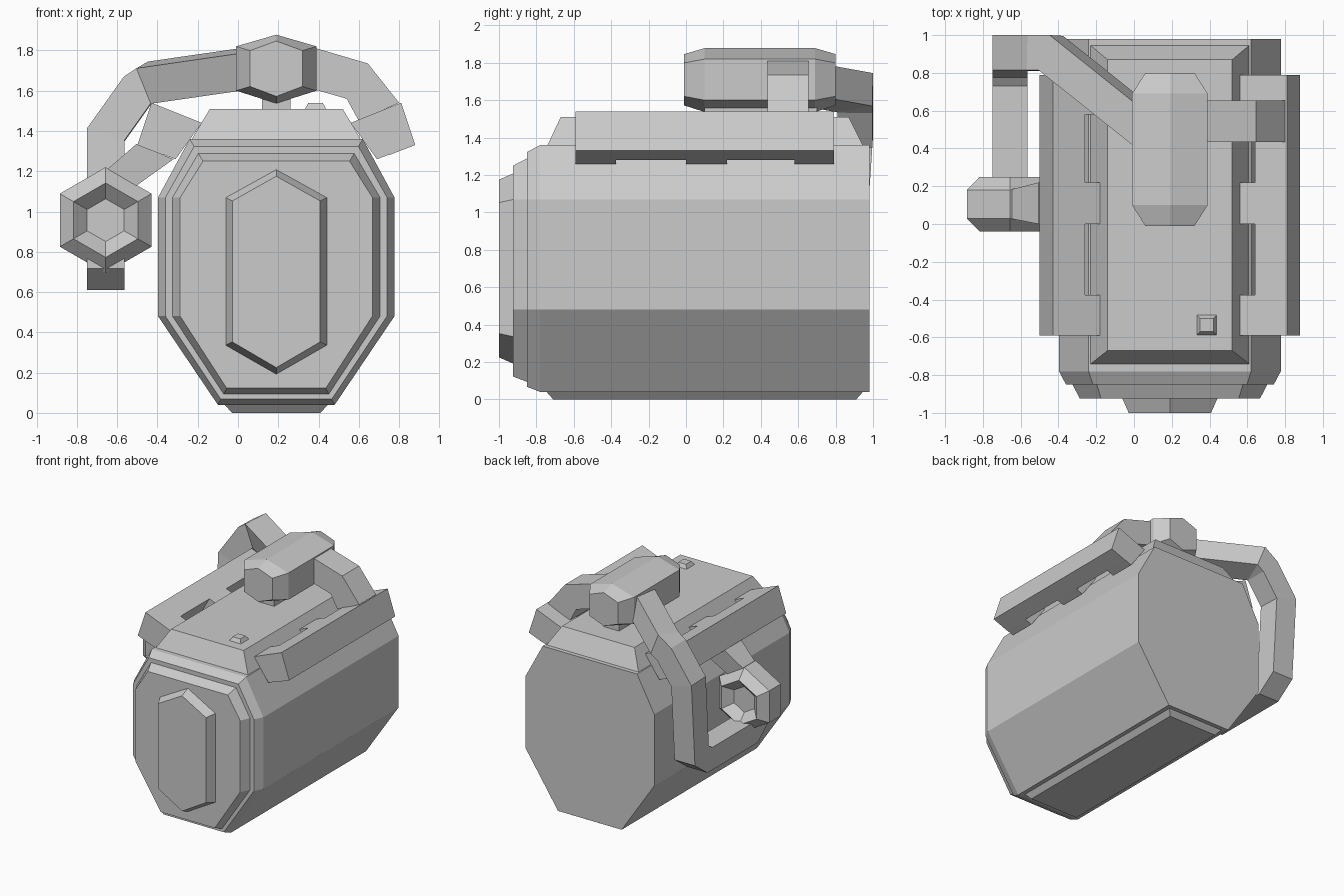
import bpy, bmesh
from math import sin, cos, pi
from mathutils import Vector

if "Cube" in bpy.data.objects:
    bpy.data.objects.remove(bpy.data.objects["Cube"])

CX = 0.19  # centre line of the tank


def loft(name, rings):
    """Skin a list of equal-length point rings and cap both ends."""
    bm = bmesh.new()
    rows = [[bm.verts.new(p) for p in r] for r in rings]
    n = len(rows[0])
    for a, b in zip(rows, rows[1:]):
        for i in range(n):
            j = (i + 1) % n
            bm.faces.new((a[i], a[j], b[j], b[i]))
    bm.faces.new(rows[0])
    bm.faces.new(rows[-1])
    bmesh.ops.recalc_face_normals(bm, faces=bm.faces)
    me = bpy.data.meshes.new(name)
    bm.to_mesh(me)
    bm.free()
    ob = bpy.data.objects.new(name, me)
    bpy.context.collection.objects.link(ob)
    return ob


def along_y(profile, y):
    return [(x, y, z) for x, z in profile]


def prism(name, profile, y0, y1):
    return loft(name, [along_y(profile, y0), along_y(profile, y1)])


def rect(x0, x1, y0, y1, z):
    return [(x0, y0, z), (x1, y0, z), (x1, y1, z), (x0, y1, z)]


def mirrored(half):
    """Profile from its right half, reflected about the tank centre line."""
    right = [(CX + x, z) for x, z in half]
    left = [(CX - x, z) for x, z in reversed(half) if x > 0]
    return right + left


def sweep(name, path, first_ring):
    """Push a ring along a path with mitred corners."""
    pts = [Vector(p) for p in path]
    ring = [Vector(v) for v in first_ring]
    rings = [ring]
    for i in range(1, len(pts)):
        d = (pts[i] - pts[i - 1]).normalized()
        nd = (pts[i + 1] - pts[i]).normalized() if i + 1 < len(pts) else d
        n = d + nd
        ring = [v + d * ((pts[i] - v).dot(n) / d.dot(n)) for v in ring]
        rings.append(ring)
    return loft(name, rings)


# Tank body with stepped front
def tank(d):
    w = 0.587 - d
    return mirrored([(0.29 - 0.4 * d, 0.04 + 0.75 * d), (w, 0.48),
                     (w, 1.07), (0.43 - 0.6 * d, 1.36 - d)])


loft("tank_body", [along_y(tank(d), y) for d, y in
                   ((0, 0.98), (0, -0.78), (0.037, -0.85),
                    (0.072, -0.85), (0.11, -0.925))])


# Raised hexagonal front panel
def panel(d):
    return mirrored([(0, 0.19 + d), (0.253 - d, 0.335 + 0.5 * d),
                     (0.253 - d, 1.07 - 0.5 * d), (0, 1.21 - d)])


loft("front_panel", [along_y(panel(0), -0.92), along_y(panel(0.035), -1.0)])

# Foot plate, top lid and small lid stud
loft("foot_plate", [rect(-0.07, 0.45, -0.75, 0.95, 0.045),
                    rect(-0.03, 0.41, -0.71, 0.91, 0)])
loft("top_lid", [rect(-0.235, 0.615, -0.745, 0.95, 1.35),
                 rect(-0.14, 0.52, -0.67, 0.87, 1.51)])
loft("lid_stud", [rect(0.33, 0.44, -0.59, -0.48, 1.505),
                  rect(0.35, 0.42, -0.57, -0.50, 1.54)])

# Side rails with mounting tabs
BAR = [(-0.43, 1.54), (-0.5, 1.33), (-0.37, 1.28), (-0.26, 1.472)]
TAB = [(-0.42, 1.536), (-0.48, 1.323), (-0.31, 1.26), (-0.18, 1.44)]
for side in ("left", "right"):
    def flip(p):
        return p if side == "left" else [(2 * CX - x, z) for x, z in p]
    prism(side + "_rail", flip(BAR), -0.59, 0.79)
    for k, (y0, y1) in enumerate(((-0.59, -0.375), (0, 0.22), (0.58, 0.79))):
        prism(f"{side}_rail_tab_{k}", flip(TAB), y0, y1)


# Hexagonal top canister and its post
def canister(d):
    return mirrored([(0, 1.537 + 0.5 * d), (0.2 - d, 1.6 + 0.3 * d),
                     (0.2 - d, 1.82 - 0.3 * d), (0, 1.878 - 0.45 * d)])


loft("top_canister", [along_y(canister(d), y) for d, y in
                      ((0.07, -0.01), (0, 0.1), (0, 0.69), (0.07, 0.8))])
loft("canister_post", [rect(0.12, 0.26, 0.1, 0.7, z) for z in (1.5, 1.6)])

# Arm from canister to right rail
prism("right_arm", [(0.33, 1.82), (0.39, 1.81), (0.645, 1.735), (0.80, 1.54),
                    (0.60, 1.45), (0.54, 1.56), (0.33, 1.62)], 0.435, 0.655)


# Hexagonal valve wheel, recessed on both faces
def hexagon(a, y):
    r = a / cos(pi / 6)
    return [(-0.657 + r * sin(k * pi / 3), y, 0.957 + r * cos(k * pi / 3))
            for k in range(6)]


loft("valve_wheel", [hexagon(a, y) for a, y in
                     ((0.092, 0.03), (0.16, -0.04), (0.228, 0.03),
                      (0.228, 0.18), (0.16, 0.25), (0.092, 0.18))])

# Tapered bracket from left rail to valve
rail_end = [(-0.43, 1.46), (-0.505, 1.335), (-0.32, 1.26), (-0.30, 1.35)]
wheel_end = [(-0.655, 1.215), (-0.66, 1.2), (-0.53, 1.11), (-0.50, 1.13)]
bracket = [[(x, y, z) for x, z in rail_end for y in (0, 0.22)],
           [(x, y, z) for x, z in wheel_end for y in (0.03, 0.18)]]
loft("valve_bracket", [[r[1], r[0], r[4], r[5]] for r in
                       [[r[0], r[1], r[2], r[3], r[4], r[5]] for r in
                        [[b[2], b[3], b[0], b[1], b[4], b[5]] for b in bracket]]])

# Square pipe from valve, round the back and up to the canister
H, PX = 0.093, -0.657
sweep("side_pipe",
      [(PX, 0.105, 0.80), (PX, 0.105, 0.76), (PX, 0.17, 0.703),
       (PX, 0.76, 0.703), (PX, 0.865, 0.78), (PX, 0.905, 1.38),
       (-0.50, 0.905, 1.60), (-0.44, 0.905, 1.64), (0.08, 0.49, 1.715)],
      rect(PX - H, PX + H, 0.105 - H, 0.105 + H, 0.80))
